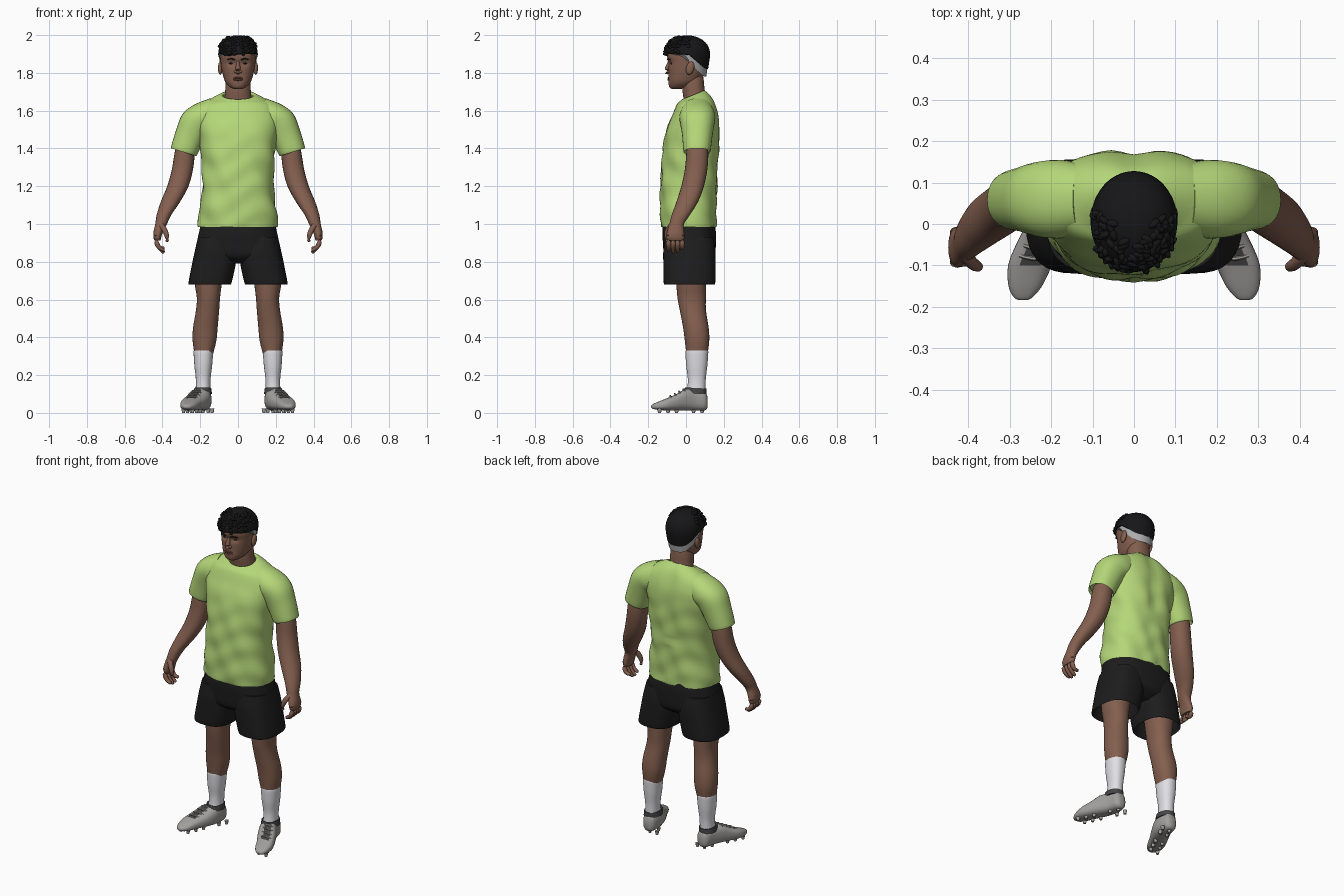
import bpy, bmesh, math, random
from mathutils import Vector, Matrix

if "Cube" in bpy.data.objects:
    bpy.data.objects.remove(bpy.data.objects["Cube"])

random.seed(4)


def mat(name, r, g, b):
    m = bpy.data.materials.new(name)
    m.diffuse_color = (r, g, b, 1)
    m.use_nodes = True
    m.node_tree.nodes["Principled BSDF"].inputs["Base Color"].default_value = m.diffuse_color
    return m


SKIN = mat("brown skin", .23, .115, .078)
LIP = mat("lip", .16, .065, .05)
SHIRT = mat("lime cloth", .46, .68, .19)
SHORTS = mat("black cloth", .012, .012, .012)
HAIR = mat("black hair", .008, .008, .009)
FADE = mat("grey fade", .42, .42, .42)
SOCK = mat("white sock", .74, .74, .78)
SHOE = mat("grey shoe", .36, .35, .335)
DARK = mat("dark grey", .06, .06, .06)


def finish(name, bm, mats, mirror=False):
    me = bpy.data.meshes.new(name)
    bmesh.ops.recalc_face_normals(bm, faces=bm.faces)
    bm.to_mesh(me)
    bm.free()
    for m in mats:
        me.materials.append(m)
    ob = bpy.data.objects.new(name, me)
    bpy.context.collection.objects.link(ob)
    if mirror:
        ob.modifiers.new("Mirror", 'MIRROR').use_mirror_merge = False
    return ob


def oval(a, b, n, e):
    """Superellipse outline with half sizes a and b."""
    pts = []
    for i in range(n):
        t = 2 * math.pi * i / n
        c, s = math.cos(t), math.sin(t)
        pts.append((a * math.copysign(abs(c) ** (2 / e), c), b * math.copysign(abs(s) ** (2 / e), s)))
    return pts


def flat(x0, x1, y0, y1, z, e=2.2, n=32, pitch=0):
    """Horizontal ring given by its extents; pitch lifts the back."""
    return [Vector(((x0 + x1) / 2 + u, (y0 + y1) / 2 + v, z + pitch * v))
            for u, v in oval((x1 - x0) / 2, (y1 - y0) / 2, n, e)]


def upright(y, x0, x1, z0, z1, e=2.6, n=32):
    return [Vector((p.x, y, p.y)) for p in flat(x0, x1, z0, z1, 0, e, n)]


def tilted(cx, cy, cz, a, b, deg, n=32):
    t = math.radians(deg)
    return [Vector((cx + u * math.cos(t), cy + v, cz + u * math.sin(t))) for u, v in oval(a, b, n, 2.2)]


def spline(p, q, r, s, t):
    return .5 * (2 * q + (r - p) * t + (2 * p - 5 * q + 4 * r - s) * t * t + (3 * q - p - 3 * r + s) * t ** 3)


def loft(bm, rings, steps=4, caps=(True, True), deform=None):
    """Skin a smooth surface through the rings."""
    full = []
    for i in range(len(rings) - 1):
        four = [rings[max(i - 1, 0)], rings[i], rings[i + 1], rings[min(i + 2, len(rings) - 1)]]
        full += [[spline(*c, k / steps) for c in zip(*four)] for k in range(steps)]
    full.append(rings[-1])
    vs = [[bm.verts.new(deform(p) if deform else p) for p in r] for r in full]
    n = len(vs[0])
    for lo, hi in zip(vs, vs[1:]):
        for i in range(n):
            j = (i + 1) % n
            bm.faces.new((lo[i], lo[j], hi[j], hi[i]))
    for cap, r in zip(caps, (vs[0], vs[-1])):
        if cap:
            bm.faces.new(r)
    return bm


def tube(bm, pts, radii, n=10):
    """Round tube along a short path."""
    pts = [Vector(p) for p in pts]
    rings = []
    for i, (p, r) in enumerate(zip(pts, radii)):
        d = pts[min(i + 1, len(pts) - 1)] - pts[max(i - 1, 0)]
        q = d.to_track_quat('Z', 'Y')
        rings.append([p + q @ Vector((u, v, 0)) for u, v in oval(r, r, n, 2)])
    return loft(bm, rings, 2)


def blob(bm, loc, size, sub=3, rot=Matrix()):
    bmesh.ops.create_icosphere(bm, subdivisions=sub, radius=1,
                               matrix=Matrix.Translation(loc) @ rot @ Matrix.Diagonal((*size, 1)))


# Shirt body with soft folds and a spine groove
def folds(p):
    th = math.atan2(p.y - .03, p.x)
    w = .0035 * math.sin(7 * th + 22 * p.z) + .003 * math.sin(45 * p.z + 3 * math.sin(2 * th))
    w *= min(1, max(0, (1.6 - p.z) * 4))
    q = Vector((p.x + w * math.cos(th), p.y + w * math.sin(th), p.z))
    if p.y > .1 and p.z > 1.25:
        q.y -= .012 * math.exp(-(p.x / .04) ** 2)
    return q


body = [(.2, -.123, .15, 1.02), (.208, -.13, .157, .985), (.207, -.135, .158, 1.05), (.19, -.135, .163, 1.18),
        (.19, -.13, .172, 1.3), (.203, -.117, .178, 1.43), (.213, -.1, .18, 1.51), (.215, -.075, .176, 1.57),
        (.19, -.05, .16, 1.63)]
rings = [flat(-a, a, y0, y1, z, 2.4, 64) for a, y0, y1, z in body]
rings += [flat(-.14, .14, -.03, .138, 1.665, 2.1, 64, .15), flat(-.09, .09, -.02, .105, 1.685, 2, 64, .4),
          flat(-.08, .08, -.012, .1, 1.672, 2, 64, .4)]
finish("shirt_body", loft(bmesh.new(), rings, 6, (False, False), folds), [SHIRT])

# Sleeves
sleeve = [(-.12, .06, 1.59, .08, .085, -70), (-.18, .06, 1.565, .085, .095, -50), (-.225, .06, 1.53, .086, .09, -36),
          (-.256, .06, 1.465, .079, .08, -26), (-.287, .058, 1.383, .071, .071, -18), (-.283, .058, 1.4, .062, .062, -18)]
finish("sleeves", loft(bmesh.new(), [tilted(*r) for r in sleeve], 5), [SHIRT], True)

# Arms and palms
arm = [(-.31, -.21, .01, .11, 1.48), (-.335, -.227, .002, .118, 1.38), (-.35, -.238, -.006, .113, 1.29),
       (-.375, -.262, -.025, .095, 1.2), (-.408, -.305, -.05, .065, 1.12), (-.43, -.352, -.075, .022, 1.05),
       (-.438, -.376, -.088, -.01, 1.0), (-.447, -.396, -.1, -.01, .96), (-.448, -.406, -.104, -.008, .93),
       (-.442, -.41, -.095, -.015, .912)]
bm = loft(bmesh.new(), [flat(*r, n=24) for r in arm])
# Fingers and thumb
for i, tip in enumerate((.862, .85, .853, .872)):
    y = -.092 + .024 * i
    tube(bm, [(-.43, y, .94), (-.432, y, .905), (-.418, y, .876), (-.394, y, tip), (-.389, y, tip - .001)],
         [.013, .0125, .0115, .009, .003])
tube(bm, [(-.412, -.07, 1.0), (-.39, -.095, .97), (-.376, -.103, .935), (-.375, -.1, .91), (-.376, -.1, .906)],
     [.016, .015, .012, .009, .003])
finish("arms_and_hands", bm, [SKIN], True)

# Shorts
pelvis = [(.19, -.115, .145, 1.03), (.203, -.125, .157, .97), (.215, -.122, .158, .9), (.19, -.112, .15, .83),
          (.1, -.06, .1, .79)]
finish("shorts_seat", loft(bmesh.new(), [flat(-a, a, y0, y1, z, 2.5, 48) for a, y0, y1, z in pelvis]), [SHORTS])
leg = [(-.212, -.01, -.11, .145, .93), (-.228, -.008, -.12, .156, .86), (-.243, -.012, -.12, .157, .79),
       (-.262, -.034, -.118, .155, .69), (-.255, -.042, -.11, .147, .692), (-.235, -.06, -.09, .13, .77)]
finish("shorts_legs", loft(bmesh.new(), [flat(*r, 2.6, 40) for r in leg]), [SHORTS], True)

# Legs and socks
leg = [(-.235, -.07, -.06, .12, .8), (-.23, -.085, -.052, .107, .69), (-.218, -.095, -.045, .105, .61),
       (-.223, -.1, -.032, .106, .54), (-.238, -.108, -.015, .12, .45), (-.24, -.115, -.006, .123, .38),
       (-.228, -.135, .003, .112, .3)]
finish("legs", loft(bmesh.new(), [flat(*r) for r in leg]), [SKIN], True)
sock = [(-.23, -.135, .002, .112, .322), (-.235, -.131, -.003, .118, .325), (-.231, -.137, .001, .113, .25),
        (-.223, -.146, .01, .104, .17), (-.228, -.145, .0, .104, .07)]
finish("socks", loft(bmesh.new(), [flat(*r) for r in sock]), [SOCK], True)

# Shoes with a dark tongue area
shoe = [(.115, -.2, -.168, .03, .08), (.1, -.22, -.148, .014, .112), (.05, -.236, -.14, .012, .125),
        (0, -.26, -.146, .012, .128), (-.05, -.285, -.168, .013, .1), (-.1, -.304, -.197, .013, .078),
        (-.15, -.303, -.222, .016, .058), (-.177, -.29, -.245, .022, .045), (-.184, -.276, -.258, .028, .038)]
bm = loft(bmesh.new(), [upright(*r) for r in shoe])
bmesh.ops.recalc_face_normals(bm, faces=bm.faces)


def mid(y):
    return -.205 + .46 * y


for f in bm.faces:
    c = f.calc_center_median()
    if f.normal.z > .4 and -.095 < c.y < .0 and abs(c.x - mid(c.y)) < .022:
        f.material_index = 1
finish("shoes", bm, [SHOE, DARK], True)

# Laces, ankle collar and studs
bm = bmesh.new()
for y, z in ((-.01, .125), (-.033, .114), (-.056, .101), (-.08, .09)):
    x = mid(y)
    tube(bm, [(x - .034, y + .004, z - .01), (x, y - .004, z), (x + .034, y + .004, z - .01)], [.005] * 3, 6)
finish("laces", bm, [SHOE], True)
bm = bmesh.new()
loft(bm, [flat(-.236, -.138, -.012, .108, .1), flat(-.231, -.142, -.006, .108, .132, pitch=-.05),
          flat(-.22, -.15, .006, .1, .125)], 2)
finish("shoe_collars", bm, [DARK], True)
bm = bmesh.new()
for y in (.085, .04, -.05, -.095, -.14):
    for dx in (-.024, .024):
        bmesh.ops.create_cone(bm, cap_ends=True, segments=10, radius1=.008, radius2=.012, depth=.022,
                              matrix=Matrix.Translation((mid(y) + dx + .005, y, .011)))
finish("studs", bm, [SHOE], True)

# Neck and head
neck = [(.085, -.005, .13, 1.6), (.073, -.012, .112, 1.66), (.068, -.018, .1, 1.7), (.066, -.02, .095, 1.75),
        (.06, -.02, .09, 1.79)]
finish("neck", loft(bmesh.new(), [flat(-a, a, y0, y1, z) for a, y0, y1, z in neck]), [SKIN])
head = [(.02, -.075, -.03, 1.715), (.042, -.088, .02, 1.724), (.066, -.093, .065, 1.75), (.079, -.093, .088, 1.785),
        (.087, -.093, .1, 1.82), (.092, -.094, .108, 1.855), (.095, -.1, .115, 1.89), (.09, -.093, .115, 1.93),
        (.065, -.07, .09, 1.965), (.03, -.03, .05, 1.98)]


def sockets(p):
    if p.y < -.03:
        p = p.copy()
        p.y += .011 * math.exp(-((abs(p.x) - .034) / .02) ** 2 - ((p.z - 1.85) / .014) ** 2)
    return p


bm = loft(bmesh.new(), [flat(-a, a, y0, y1, z, 2.25, 48) for a, y0, y1, z in head], 5, deform=sockets)
# Nose and ears
tube(bm, [(0, -.086, 1.868), (0, -.093, 1.845), (0, -.1, 1.818), (0, -.099, 1.803), (0, -.092, 1.797)],
     [.007, .009, .013, .014, .006], 14)
for s in (-1, 1):
    blob(bm, (s * .013, -.093, 1.806), (.009, .01, .008), 2)
    blob(bm, (s * .094, .022, 1.825), (.012, .021, .036), 3, Matrix.Rotation(-.25, 4, 'X'))
finish("head", bm, [SKIN])
bm = bmesh.new()
for z, h in ((1.773, .005), (1.764, .006)):
    blob(bm, (0, -.091, z), (.026, .008, h))
finish("lips", bm, [LIP])
bm = bmesh.new()
blob(bm, (-.035, -.076, 1.85), (.013, .006, .005), 2)
tube(bm, [(-.016, -.099, 1.869), (-.036, -.094, 1.875), (-.057, -.083, 1.87)], [.003, .004, .002], 8)
finish("eyes_and_brows", bm, [HAIR], True)


# Hair cap and shaved band follow one hairline that drops to the nape
def ease(v, a, b):
    t = min(1, max(0, (v - a) / (b - a)))
    return t * t * (3 - 2 * t)


def cap_point(i, n, z_of, scale):
    t = 2 * math.pi * i / n
    x, y = .105 * math.cos(t), .122 * math.sin(t)
    z = z_of(y)
    r = scale * (1 - max(0, (z - 1.89) / .1085) ** 2.4) ** .5 * (1 - 1.3 * max(0, 1.89 - z))
    return Vector((x * r, .006 + y * r, z))


def hairline(y):
    return 1.9 - .08 * ease(y, -.01, .12)


def hair_rings(lo, hi, count, scale, n=64):
    return [[cap_point(i, n, lambda y: lo(y) + (hi(y) - lo(y)) * math.sin(math.pi / 2 * k / count), scale)
             for i in range(n)] for k in range(count + 1)]


finish("hair", loft(bmesh.new(), hair_rings(hairline, lambda y: 1.998, 12, 1), 1), [HAIR])
finish("fade_band", loft(bmesh.new(), hair_rings(lambda y: hairline(y) - .04 * ease(y, -.03, .03),
                                                 lambda y: hairline(y) + .012, 4, .965), 1), [FADE])

# Curls on the crown and along the fringe
bm = bmesh.new()
for k in range(110):
    fringe = k < 34
    z = random.uniform(1.898, 1.945) if fringe else random.uniform(1.94, 1.988)
    i = random.uniform(205, 335) if fringe else random.uniform(170, 370)
    p = cap_point(i, 360, lambda y: z, .96)
    rot = Matrix.Rotation(random.uniform(0, 6.3), 4, 'Z') @ Matrix.Rotation(random.uniform(-.5, .5), 4, 'X')
    blob(bm, p, (.017, .009, .01), 2, rot)
finish("hair_curls", bm, [HAIR])

# Smooth shading with crisp hems
for ob in bpy.context.scene.objects:
    ob.select_set(True)
    bpy.context.view_layer.objects.active = ob
bpy.ops.object.shade_smooth_by_angle(angle=math.radians(45))
